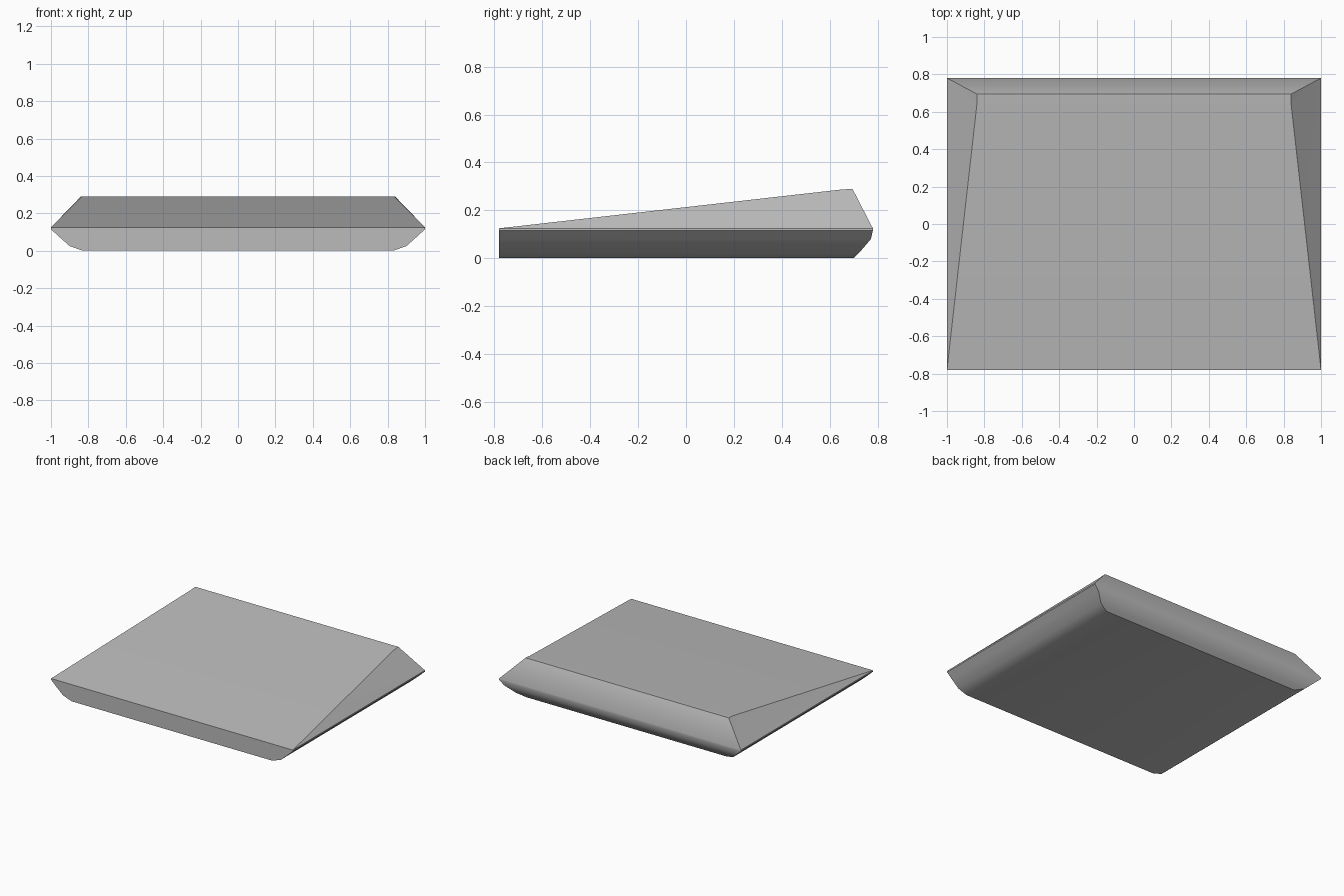
import bpy
import bmesh
import math

cube = bpy.data.objects.get("Cube")
if cube:
    bpy.data.objects.remove(cube, do_unlink=True)

grey = bpy.data.materials.new("plain_grey")
grey.use_nodes = True
colour = (0.5, 0.5, 0.5, 1)
grey.diffuse_color = colour
grey.node_tree.nodes["Principled BSDF"].inputs["Base Color"].default_value = colour

FRONT = -0.78
# Lower hull levels: height, half width, rear edge
LEVELS = [(0, 0.83, 0.70), (0.025, 0.90, 0.725), (0.08, 0.962, 0.772),
          (0.115, 1, 0.78), (0.125, 1, 0.78)]

bm = bmesh.new()


def pair(x, y, z):
    """Mirrored left and right points."""
    return bm.verts.new((x, y, z)), bm.verts.new((-x, y, z))


fronts = [pair(w, FRONT, z) for z, w, back in LEVELS]
backs = [pair(w, back, z) for z, w, back in LEVELS]

# Underside and flat front
bm.faces.new([*fronts[0], *reversed(backs[0])])
bm.faces.new([f[0] for f in fronts] + [f[1] for f in reversed(fronts)])

# Curved flanks and stern
for i in range(len(LEVELS) - 1):
    for s in (0, 1):
        bm.faces.new([fronts[i][s], backs[i][s], backs[i + 1][s], fronts[i + 1][s]])
    bm.faces.new([*backs[i], *reversed(backs[i + 1])])

# Sloping deck, rear ridge and upper flanks
knee = pair(0.84, 0.64, 0.286)
ridge = pair(0.84, 0.695, 0.29)
rows = [fronts[-1], knee, ridge, backs[-1]]
for a, b in zip(rows, rows[1:]):
    bm.faces.new([*a, *reversed(b)])
for s in (0, 1):
    bm.faces.new([rows[0][s], rows[1][s], rows[3][s]])
    bm.faces.new([rows[1][s], rows[2][s], rows[3][s]])

bmesh.ops.recalc_face_normals(bm, faces=bm.faces)
mesh = bpy.data.meshes.new("wedge_hull")
bm.to_mesh(mesh)
bm.free()
mesh.materials.append(grey)
hull = bpy.data.objects.new("wedge_hull", mesh)
bpy.context.collection.objects.link(hull)

bpy.ops.object.select_all(action='DESELECT')
hull.select_set(True)
bpy.context.view_layer.objects.active = hull
bpy.ops.object.shade_smooth_by_angle(angle=math.radians(35))
